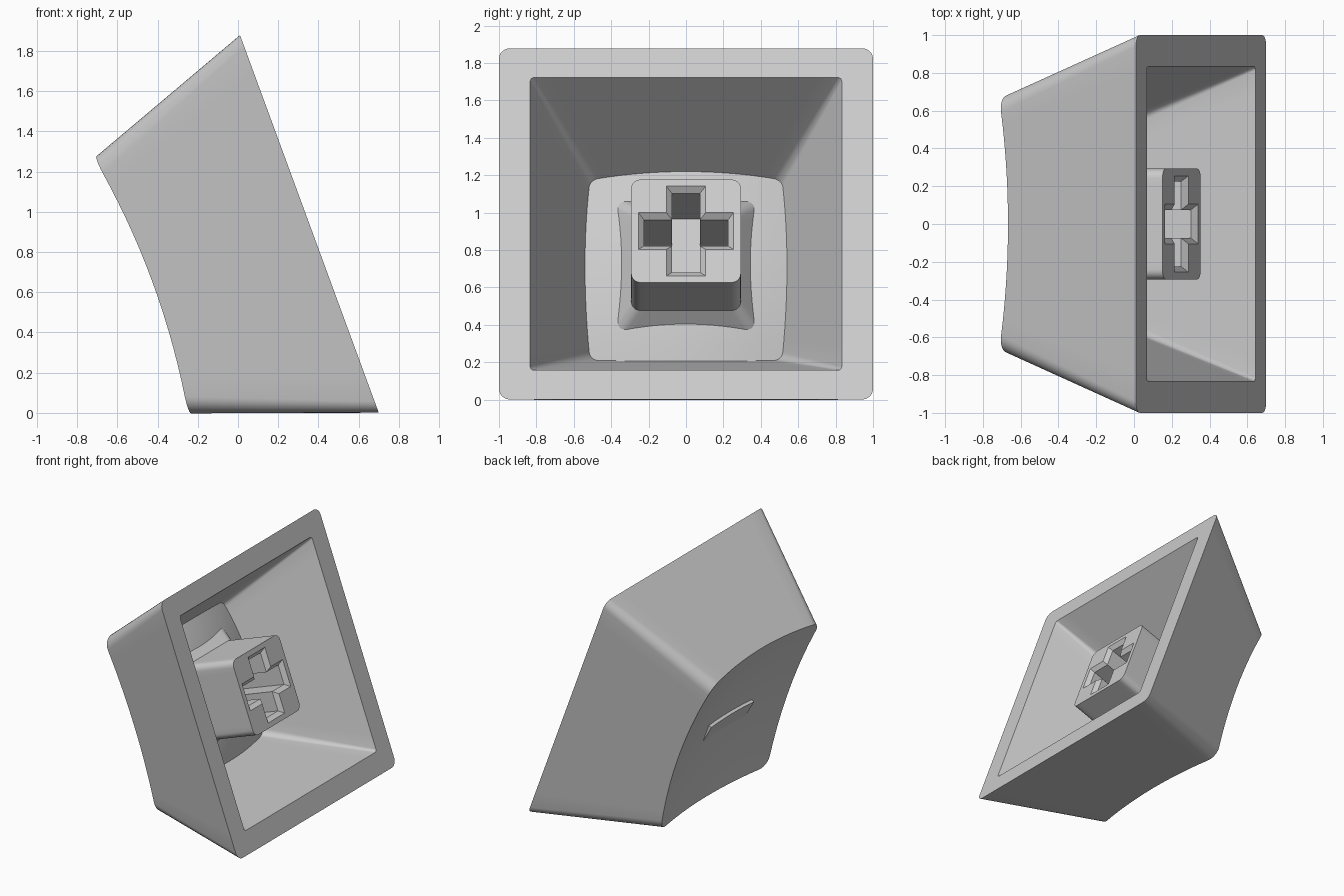
import bpy, bmesh, math
from mathutils import Matrix, Vector

cube = bpy.data.objects.get("Cube")
if cube:
    bpy.data.objects.remove(cube, do_unlink=True)

mat = bpy.data.materials.new("light grey plastic")
mat.use_nodes = True
GREY = (0.6, 0.6, 0.6, 1.0)
mat.diffuse_color = GREY
mat.node_tree.nodes["Principled BSDF"].inputs["Base Color"].default_value = GREY

# Local frame: u and v span the open rim, h is depth from the rim to the dished top
U, H = Vector((-0.345, 0, 0.939)), Vector((-0.939, 0, -0.345))
FRAME = Matrix(((U.x, 0, H.x, 0.355), (0, 1, 0, 0), (U.z, 0, H.z, 0.94), (0, 0, 0, 1)))
ARC, EDGE = 6, 14


def rounded_square(half, radius, h=0.0):
    """Ring of points, with the sides subdivided so they can follow a dish."""
    pts, c = [], half - radius
    for q in range(4):
        turn = Matrix.Rotation(q * math.pi / 2, 3, 'Z')
        for i in range(ARC + 1):
            a = i / ARC * math.pi / 2
            pts.append(turn @ Vector((c + radius * math.cos(a), c + radius * math.sin(a), h)))
        for i in range(1, EDGE):
            pts.append(turn @ Vector((c - 2 * c * i / EDGE, half, h)))
    return pts


def dish_h(p, centre, k):
    return centre + k * (p.x ** 2 + p.y ** 2)


def dished_edge(half0, slope, radius, centre, k):
    """Ring where a tapering wall meets a dished surface."""
    out = []
    for p in rounded_square(half0, radius):
        f = 1.0
        for _ in range(12):
            f = (1 - slope * dish_h(p * f, centre, k)) / half0 if slope else 1
        q = p * f
        q.z = dish_h(q, centre, k)
        out.append(q)
    return out


def dish_rings(edge, centre, k, scales):
    rings = []
    for s in scales:
        ring = [Vector((p.x * s, p.y * s, 0)) for p in edge]
        for p in ring:
            p.z = dish_h(p, centre, k)
        rings.append(ring)
    return rings


def loft(bm, rings):
    loops = [[bm.verts.new(p) for p in r] for r in rings]
    for a, b in zip(loops, loops[1:]):
        n = len(a)
        for i in range(n):
            bm.faces.new((a[i], a[(i + 1) % n], b[(i + 1) % n], b[i]))
    return loops


def close_centre(bm, loop, h):
    tip = bm.verts.new((0, 0, h))
    for i in range(len(loop)):
        bm.faces.new((loop[i], loop[(i + 1) % len(loop)], tip))


def finish(bm, name):
    bmesh.ops.recalc_face_normals(bm, faces=bm.faces)
    bm.transform(FRAME)
    mesh = bpy.data.meshes.new(name)
    bm.to_mesh(mesh)
    bm.free()
    mesh.materials.append(mat)
    obj = bpy.data.objects.new(name, mesh)
    bpy.context.collection.objects.link(obj)
    bpy.ops.object.select_all(action='DESELECT')
    obj.select_set(True)
    bpy.context.view_layer.objects.active = obj
    bpy.ops.object.shade_smooth_by_angle(angle=math.radians(30))
    return obj


# Shell: dished top, tapering walls, flat rim, cavity and dished ceiling
TOP_C, TOP_K = 0.765, 0.138
CEIL_C, CEIL_K = 0.585, 0.25
SCALES = (0.85, 0.7, 0.55, 0.4, 0.25, 0.1)
top_edge = dished_edge(0.69, 0.3636, 0.09, TOP_C, TOP_K)

ceil_edge = []
for p in rounded_square(0.54, 0.05):
    f = 1.0
    for _ in range(12):
        f = (0.833 - 0.4455 * dish_h(p * f, CEIL_C, CEIL_K)) / 0.54
    q = p * f
    q.z = dish_h(q, CEIL_C, CEIL_K)
    ceil_edge.append(q)

bm = bmesh.new()
rings = dish_rings(top_edge, TOP_C, TOP_K, SCALES)[::-1]
rings += [top_edge, rounded_square(1.0, 0.06), rounded_square(0.833, 0.02), ceil_edge]
rings += dish_rings(ceil_edge, CEIL_C, CEIL_K, SCALES)
loops = loft(bm, rings)
close_centre(bm, loops[0], TOP_C)
close_centre(bm, loops[-1], CEIL_C)
finish(bm, "keycap_shell")


# Stem: flared foot, square post and chamfered cross socket
def cross(length, w, h):
    pts = []
    for q in range(4):
        turn = Matrix.Rotation(q * math.pi / 2, 3, 'Z')
        pts += [turn @ Vector(c) for c in ((length, -w, h), (length, w, h), (w, w, h))]
    return pts


bm = bmesh.new()
post = loft(bm, [rounded_square(0.399, 0.05, 0.69), rounded_square(0.293, 0.05, 0.545),
                 rounded_square(0.293, 0.05, 0.11)])
socket = loft(bm, [cross(0.255, 0.105, 0.11), cross(0.225, 0.075, 0.14), cross(0.225, 0.075, 0.54)])
bm.faces.new(socket[-1])
bm.faces.new(post[0])
rim = []
for loop in (post[-1], socket[0]):
    rim += [bm.edges.get((loop[i], loop[(i + 1) % len(loop)])) for i in range(len(loop))]
bmesh.ops.triangle_fill(bm, use_beauty=True, edges=rim)
finish(bm, "stem")

# Touch ridge: thin wedge across the middle of the dish
bm = bmesh.new()
sections = []
for i in range(13):
    v = -0.27 + 0.54 * i / 12
    row = []
    for u, lift in ((0.05, -0.02), (0.05, 0.025), (-0.1, 0.0), (-0.1, -0.02)):
        p = Vector((u, v, 0))
        p.z = dish_h(p, TOP_C, TOP_K) + lift
        row.append(p)
    sections.append(row)
ends = loft(bm, sections)
bm.faces.new(ends[0])
bm.faces.new(ends[-1])
finish(bm, "touch_ridge")
